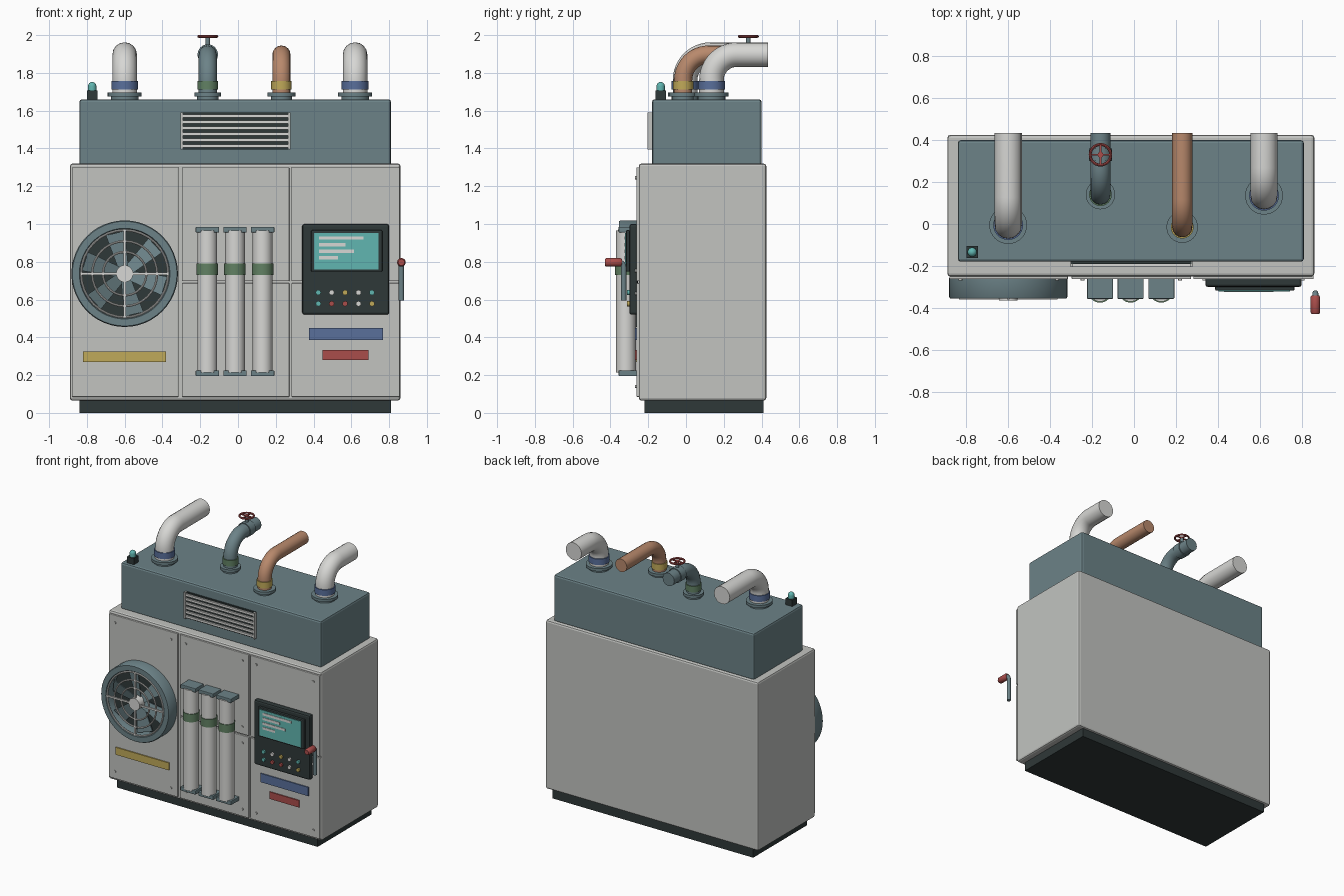
import bpy, bmesh, math
from mathutils import Vector

if "Cube" in bpy.data.objects:
    bpy.data.objects.remove(bpy.data.objects["Cube"])


def material(name, r, g, b):
    m = bpy.data.materials.new(name)
    m.use_nodes = True
    m.diffuse_color = (r, g, b, 1)
    m.node_tree.nodes["Principled BSDF"].inputs["Base Color"].default_value = (r, g, b, 1)
    return m


GREY = material("casing grey", 0.54, 0.55, 0.53)
WHITE = material("pale grey", 0.68, 0.68, 0.66)
STEEL = material("blue grey", 0.15, 0.225, 0.245)
BLACK = material("charcoal", 0.028, 0.04, 0.04)
COPPER = material("copper", 0.48, 0.25, 0.15)
YELLOW = material("yellow", 0.53, 0.40, 0.10)
NAVY = material("dull blue", 0.10, 0.16, 0.33)
GREEN = material("green", 0.12, 0.22, 0.125)
RED = material("red", 0.40, 0.075, 0.07)
TEAL = material("teal", 0.12, 0.47, 0.44)


def smooth(ob, angle=40):
    bpy.ops.object.select_all(action='DESELECT')
    ob.select_set(True)
    bpy.context.view_layer.objects.active = ob
    bpy.ops.object.shade_smooth_by_angle(angle=math.radians(angle))


def from_bmesh(name, bm, mat):
    bmesh.ops.recalc_face_normals(bm, faces=bm.faces)
    me = bpy.data.meshes.new(name)
    bm.to_mesh(me)
    bm.free()
    me.materials.append(mat)
    ob = bpy.data.objects.new(name, me)
    bpy.context.collection.objects.link(ob)
    return ob


def box(name, xs, ys, zs, mat, bevel=0):
    """Box given by its range on each axis."""
    bm = bmesh.new()
    bmesh.ops.create_cube(bm, size=1)
    for v in bm.verts:
        v.co = [(lo + hi) / 2 + c * (hi - lo) for c, (lo, hi) in zip(v.co, (xs, ys, zs))]
    if bevel:
        bmesh.ops.bevel(bm, geom=bm.edges[:], offset=bevel, segments=2, affect='EDGES', profile=0.5)
    return from_bmesh(name, bm, mat)


def lathe(name, profile, at, mat, forward=False, steps=32, closed=False):
    """Turn (radius, height) points about z, or about the forward axis."""
    bm = bmesh.new()
    vs = [bm.verts.new((r, 0, h)) for r, h in profile]
    pairs = list(zip(vs, vs[1:])) + ([(vs[-1], vs[0])] if closed else [])
    edges = [bm.edges.new(p) for p in pairs]
    bmesh.ops.spin(bm, geom=vs + edges, cent=(0, 0, 0), axis=(0, 0, 1),
                   angle=math.tau, steps=steps, use_duplicate=False)
    bmesh.ops.remove_doubles(bm, verts=bm.verts[:], dist=0.0001)
    ob = from_bmesh(name, bm, mat)
    ob.location = at
    if forward:
        ob.rotation_euler.x = math.pi / 2
    smooth(ob)
    return ob


def disc(name, r, h, at, mat, **kw):
    """Solid cylinder from its base point."""
    return lathe(name, [(0, 0), (r, 0), (r, h), (0, h)], at, mat, **kw)


def ring(name, major, minor, at, mat, forward=False):
    prof = [(major + minor * math.cos(k * math.tau / 8), minor * math.sin(k * math.tau / 8))
            for k in range(8)]
    return lathe(name, prof, at, mat, forward, closed=True)


def rod(name, points, r, mat):
    """Round tube with closed ends along a path."""
    cu = bpy.data.curves.new(name, 'CURVE')
    cu.dimensions = '3D'
    cu.bevel_depth, cu.bevel_resolution, cu.use_fill_caps = r, 6, True
    sp = cu.splines.new('POLY')
    sp.points.add(len(points) - 1)
    for p, co in zip(sp.points, points):
        p.co = (*co, 1)
    ob = bpy.data.objects.new(name, cu)
    bpy.context.collection.objects.link(ob)
    cu.materials.append(mat)
    bpy.ops.object.select_all(action='DESELECT')
    ob.select_set(True)
    bpy.context.view_layer.objects.active = ob
    bpy.ops.object.convert(target='MESH')
    smooth(bpy.context.object)
    return bpy.context.object


# Cabinet
box("plinth", (-0.84, 0.81), (-0.22, 0.41), (0, 0.07), BLACK)
box("cabinet", (-0.89, 0.86), (-0.25, 0.425), (0.065, 1.32), GREY, 0.014)
box("top_housing", (-0.84, 0.81), (-0.18, 0.40), (1.31, 1.66), STEEL, 0.014)

# Front panels with a screw in each corner
panels = [(-0.88, -0.315, 0.085, 1.30)]
for x0, x1 in ((-0.297, 0.272), (0.283, 0.857)):
    panels += [(x0, x1, 0.085, 0.687), (x0, x1, 0.697, 1.30)]
for x0, x1, z0, z1 in panels:
    box("front_panel", (x0, x1), (-0.263, -0.245), (z0, z1), GREY, 0.004)
    for x in (x0 + 0.052, x1 - 0.052):
        for z in (z0 + 0.055, z1 - 0.055):
            disc("screw", 0.009, 0.01, (x, -0.26, z), GREY, forward=True, steps=10)

# Slatted grille
box("grille_back", (-0.30, 0.275), (-0.19, -0.17), (1.395, 1.59), BLACK)
for x in (-0.30, 0.27):
    box("grille_side", (x - 0.004, x + 0.009), (-0.205, -0.17), (1.395, 1.59), GREY)
for k in range(6):
    z = 1.412 + k * 0.032
    box("grille_slat", (-0.295, 0.272), (-0.202, -0.18), (z - 0.008, z + 0.008), WHITE)

# Fan
FX, FZ = -0.60, 0.737
lathe("fan_housing", [(0.235, 0), (0.282, 0), (0.282, 0.09), (0.277, 0.097), (0.24, 0.097), (0.235, 0.09)],
      (FX, -0.258, FZ), STEEL, True, 48, True)
disc("fan_well", 0.238, 0.008, (FX, -0.26, FZ), BLACK, forward=True)
disc("fan_hub", 0.045, 0.09, (FX, -0.268, FZ), WHITE, forward=True)
for k in range(6):
    a = k * math.tau / 6 + 0.3
    blade = box("fan_blade", (0.03, 0.22), (-0.004, 0.004), (-0.045, 0.045), STEEL)
    for v in blade.data.vertices:
        v.co.z *= 0.5 + v.co.x * 3
        v.co.y += v.co.z * 0.3
    blade.location = (FX, -0.302, FZ)
    blade.rotation_euler.y = a
for r in (0.115, 0.172, 0.23):
    ring("guard_ring", r, 0.006, (FX, -0.35, FZ), WHITE, True)
for k in range(2):
    bar = box("guard_bar", (-0.235, 0.235), (-0.006, 0.006), (-0.006, 0.006), WHITE)
    bar.location = (FX, -0.353, FZ)
    bar.rotation_euler.y = k * math.pi / 2
disc("guard_boss", 0.045, 0.014, (FX, -0.35, FZ), WHITE, forward=True)

# Filter tubes
for x in (-0.162, -0.016, 0.13):
    disc("filter_tube", 0.052, 0.75, (x, -0.318, 0.215), WHITE)
    disc("filter_band", 0.057, 0.06, (x, -0.318, 0.73), GREEN)
    for z in (0.195, 0.955):
        box("filter_cap", (x - 0.062, x + 0.062), (-0.357, -0.255), (z, z + 0.03), STEEL, 0.004)

# Control console
box("console", (0.34, 0.80), (-0.30, -0.255), (0.52, 1.0), BLACK, 0.012)
box("screen_bezel", (0.387, 0.765), (-0.318, -0.295), (0.748, 0.967), BLACK, 0.006)
box("screen", (0.402, 0.745), (-0.322, -0.31), (0.76, 0.953), TEAL)
for k, w in enumerate((0.235, 0.14, 0.185, 0.10)):
    z = 0.926 - k * 0.035
    box("screen_line", (0.43, 0.43 + w), (-0.325, -0.32), (z - 0.009, z + 0.009), WHITE)
rows = ((TEAL, WHITE, YELLOW, WHITE, TEAL), (TEAL, RED, RED, WHITE, YELLOW))
for j, row in enumerate(rows):
    for i, mat in enumerate(row):
        disc("button", 0.014, 0.014, (0.425 + i * 0.071, -0.298, 0.637 - j * 0.059), mat,
             forward=True, steps=12)

# Marking plates
for name, mat, xs, zs in (("blue_plate", NAVY, (0.375, 0.767), (0.385, 0.45)),
                          ("red_plate", RED, (0.447, 0.69), (0.28, 0.332)),
                          ("yellow_plate", YELLOW, (-0.82, -0.38), (0.27, 0.325))):
    box(name, xs, (-0.271, -0.262), zs, mat)

# Side lever
bend = [(0.865, -0.355 + 0.025 * math.cos(t), 0.772 + 0.025 * math.sin(t))
        for t in (k * math.pi / 12 for k in range(7))]
rod("lever_rod", [(0.865, -0.33, 0.595)] + bend + [(0.865, -0.37, 0.797)], 0.014, STEEL)
lathe("lever_grip", [(0, 0), (0.017, 0), (0.023, 0.008), (0.023, 0.082), (0.017, 0.09), (0, 0.09)],
      (0.865, -0.34, 0.797), RED, True, 16)

# Indicator lamp
box("lamp_base", (-0.80, -0.744), (-0.162, -0.106), (1.655, 1.707), BLACK)
dome = [(0.022 * math.cos(k * math.pi / 12), 0.025 + 0.022 * math.sin(k * math.pi / 12)) for k in range(7)]
lathe("lamp", [(0, 0), (0.022, 0)] + dome, (-0.772, -0.134, 1.705), TEAL, steps=16)

# Pipes: x, y, radius, flange radius, pipe colour, band colour
for x, y, r, fr, mat, band in ((-0.60, -0.005, 0.065, 0.09, WHITE, NAVY),
                               (0.62, 0.135, 0.065, 0.09, WHITE, NAVY),
                               (0.23, -0.015, 0.048, 0.075, COPPER, YELLOW),
                               (-0.16, 0.14, 0.048, 0.07, STEEL, GREEN)):
    R, top = 0.135, 1.897
    arc = [Vector((x, y + R - R * math.cos(t), top - R + R * math.sin(t)))
           for t in (k * math.pi / 24 for k in range(13))]
    rod("pipe", [(x, y, 1.65)] + arc + [(x, 0.435, top)], r, mat)
    disc("pipe_flange", fr, 0.02, (x, y, 1.676), STEEL)
    disc("pipe_foot", r + 0.008, 0.02, (x, y, 1.657), STEEL)
    disc("pipe_band", r + 0.006, 0.045, (x, y, 1.713), band)

# Valve with hand wheel
VX, VY = -0.16, 0.33
disc("valve_collar", 0.054, 0.06, (VX, VY + 0.03, 1.897), STEEL, forward=True)
disc("valve_stem", 0.012, 0.06, (VX, VY, 1.935), STEEL, steps=12)
ring("hand_wheel", 0.049, 0.007, (VX, VY, 1.993), RED)
disc("wheel_hub", 0.014, 0.012, (VX, VY, 1.987), RED, steps=12)
for k in range(2):
    spoke = box("wheel_spoke", (-0.048, 0.048), (-0.004, 0.004), (-0.004, 0.004), RED)
    spoke.location = (VX, VY, 1.993)
    spoke.rotation_euler.z = k * math.pi / 2
